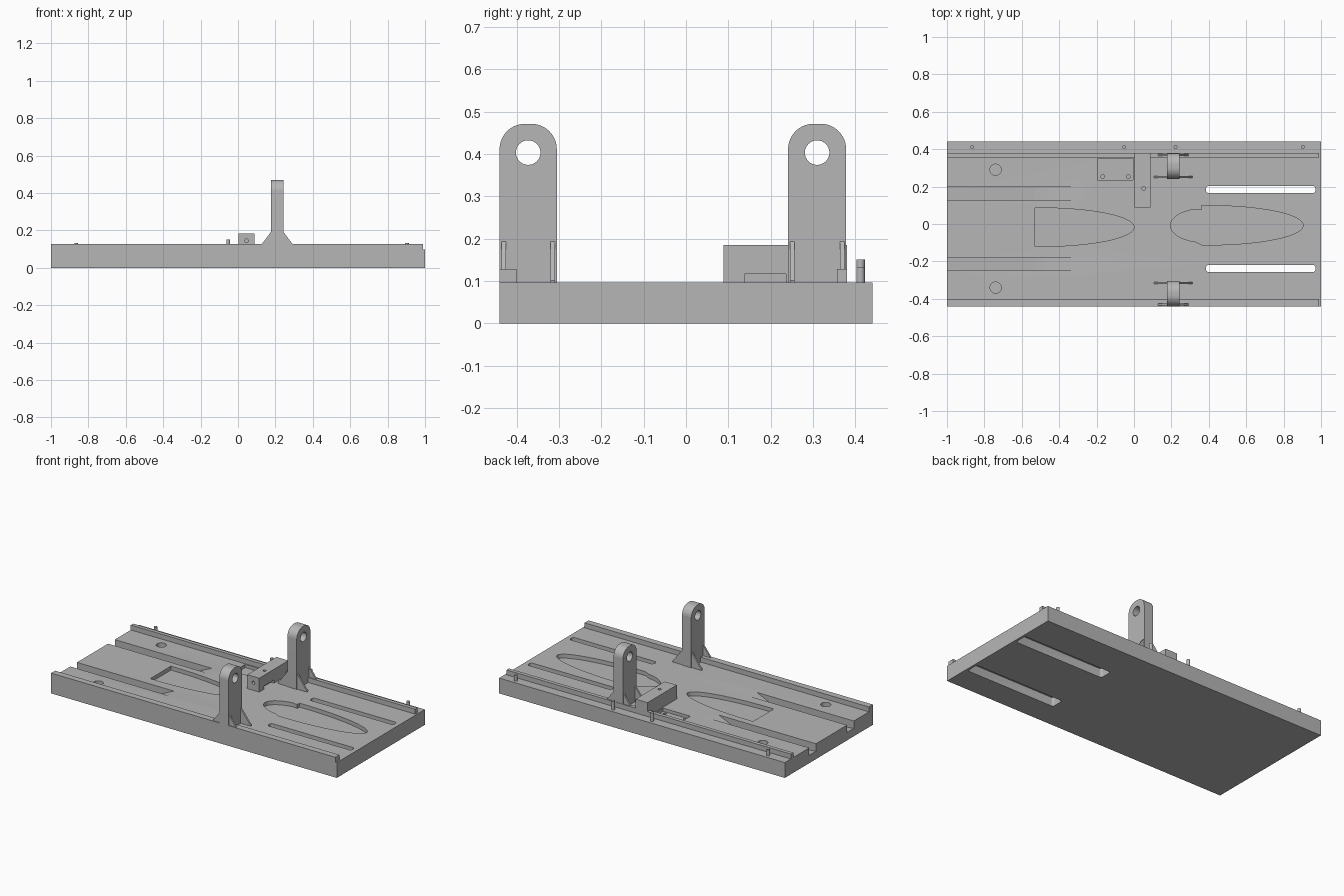
import bpy, bmesh, math
from mathutils import Vector

if "Cube" in bpy.data.objects:
    bpy.data.objects.remove(bpy.data.objects["Cube"])

grey = bpy.data.materials.new("machined_grey")
grey.diffuse_color = (0.47, 0.47, 0.47, 1)
grey.use_nodes = True
grey.node_tree.nodes["Principled BSDF"].inputs["Base Color"].default_value = grey.diffuse_color
TOP = 0.097


def prism(name, pts, axis, lo, hi):
    """Extrude a closed 2D outline along an axis (z: x,y  y: x,z  x: y,z)."""
    def at(p, d):
        return {"z": (p[0], p[1], d), "y": (p[0], d, p[1]), "x": (d, p[0], p[1])}[axis]
    bm = bmesh.new()
    face = bm.faces.new([bm.verts.new(at(p, lo)) for p in pts])
    ext = bmesh.ops.extrude_face_region(bm, geom=[face])
    move = Vector(at((0, 0), hi - lo))
    bmesh.ops.translate(bm, vec=move, verts=[g for g in ext["geom"] if isinstance(g, bmesh.types.BMVert)])
    bmesh.ops.recalc_face_normals(bm, faces=bm.faces)
    mesh = bpy.data.meshes.new(name)
    bm.to_mesh(mesh)
    bm.free()
    mesh.materials.append(grey)
    ob = bpy.data.objects.new(name, mesh)
    bpy.context.collection.objects.link(ob)
    return ob


def box(name, x0, x1, y0, y1, z0, z1):
    return prism(name, [(x0, y0), (x1, y0), (x1, y1), (x0, y1)], "z", z0, z1)


def arc(cx, cy, rx, ry, a0, a1, n=24):
    return [(cx + rx * math.cos(math.radians(a0 + (a1 - a0) * i / n)),
             cy + ry * math.sin(math.radians(a0 + (a1 - a0) * i / n))) for i in range(n + 1)]


def circle(cx, cy, r):
    return arc(cx, cy, r, r, 0, 360, 32)[:-1]


def slot(x0, x1, y, w):
    r = w / 2
    c = 0.014
    return (arc(x1 - c, y + r - c, c, c, 0, 90, 6) + arc(x0 + c, y + r - c, c, c, 90, 180, 6)
            + arc(x0 + c, y - r + c, c, c, 180, 270, 6) + arc(x1 - c, y - r + c, c, c, 270, 360, 6))


def cut(ob, cutters):
    for c in cutters:
        c.hide_render = True
        m = ob.modifiers.new("cut", "BOOLEAN")
        m.operation, m.solver, m.object = "DIFFERENCE", "EXACT", c
    bpy.context.view_layer.update()
    ev = ob.evaluated_get(bpy.context.evaluated_depsgraph_get())
    mesh = bpy.data.meshes.new_from_object(ev)
    ob.modifiers.clear()
    ob.data = mesh
    for c in cutters:
        bpy.data.objects.remove(c)


def smooth(ob):
    bpy.ops.object.select_all(action="DESELECT")
    ob.select_set(True)
    bpy.context.view_layer.objects.active = ob
    bpy.ops.object.shade_smooth_by_angle(angle=math.radians(30))


# base plate
base = box("base_plate", -1, 1, -0.44, 0.44, 0, TOP)
cutters = []
# long slots, wider underneath
for y in (0.184, -0.238):
    cutters.append(prism("cutter", slot(0.385, 0.97, y, 0.038), "z", -0.02, 0.2))
    cutters.append(prism("cutter", slot(0.36, 0.985, y, 0.08), "z", -0.02, 0.055))
# ramped channels open at the left end
for y in (0.1625, -0.215):
    cutters.append(prism("cutter", [(-1.05, 0.055), (-0.53, 0.002), (-0.32, TOP), (-0.32, 0.15), (-1.05, 0.15)],
                         "y", y - 0.034, y + 0.034))
# round blind holes
for y in (0.29, -0.34):
    cutters.append(prism("cutter", circle(-0.74, y, 0.03), "z", 0.06, 0.15))
# bullet-shaped recesses
cutters.append(prism("cutter", arc(-0.5, -0.017, 0.5, 0.103, -90, 90, 40) + [(-0.53, 0.086), (-0.53, -0.12)],
                     "z", 0.072, 0.15))
cutters.append(prism("cutter", arc(0.4, -0.007, 0.505, 0.105, -90, 90, 40)
                     + [(0.362, 0.098), (0.362, 0.075)]
                     + arc(0.375, -0.008, 0.18, 0.09, 105, 255, 24)
                     + [(0.362, -0.112)], "z", 0.072, 0.15))
# shallow pocket with two drilled holes
cutters.append(box("cutter", -0.195, -0.005, 0.235, 0.35, 0.077, 0.15))
for x in (-0.168, -0.03):
    cutters.append(prism("cutter", circle(x, 0.253, 0.01), "z", 0.05, 0.15))
cut(base, cutters)
smooth(base)

# side rails
box("front_rail", -1, 0.99, -0.44, -0.40, TOP, 0.128)
box("back_rail", -1, 0.99, 0.356, 0.38, TOP, 0.128)

# locating pins behind the back rail
for i, (x, h) in enumerate([(-0.865, 0.133), (-0.052, 0.151), (0.222, 0.151), (0.903, 0.133)]):
    smooth(prism(f"locating_pin_{i + 1}", circle(x, 0.412, 0.01), "z", TOP, h))

# upright lugs with gussets
for side, y0, y1 in (("front", -0.44, -0.305), ("back", 0.241, 0.378)):
    yc, r = (y0 + y1) / 2, 0.06
    h = (y1 - y0) / 2
    outline = ([(y0, TOP), (y1, TOP)] + arc(yc + h - r, 0.471 - r, r, r, 0, 90, 16)
               + arc(yc - h + r, 0.471 - r, r, r, 90, 180, 16))
    lug = prism(f"{side}_lug", outline, "x", 0.177, 0.242)
    cut(lug, [prism("cutter", circle(yc, 0.403, 0.029), "x", 0.1, 0.3)])
    smooth(lug)
    for s, xa, xb in (("left", 0.177, 0.107), ("right", 0.242, 0.312)):
        for k, ya in (("a", y0 + 0.004), ("b", y1 - 0.015)):
            prism(f"{side}_{s}_gusset_{k}", [(xa, TOP), (xb, TOP), (xb, TOP + 0.004), (xa, 0.193)],
                  "y", ya, ya + 0.011)

# stop block with top hole, front hole and right-hand notch
block = box("stop_block", 0.003, 0.087, 0.088, 0.38, TOP, 0.185)
cut(block, [prism("cutter", circle(0.052, 0.19, 0.01), "z", 0.14, 0.25),
            prism("cutter", circle(0.046, 0.145, 0.01), "y", 0.05, 0.13),
            box("cutter", 0.065, 0.1, 0.138, 0.236, TOP - 0.01, 0.117)])
smooth(block)
